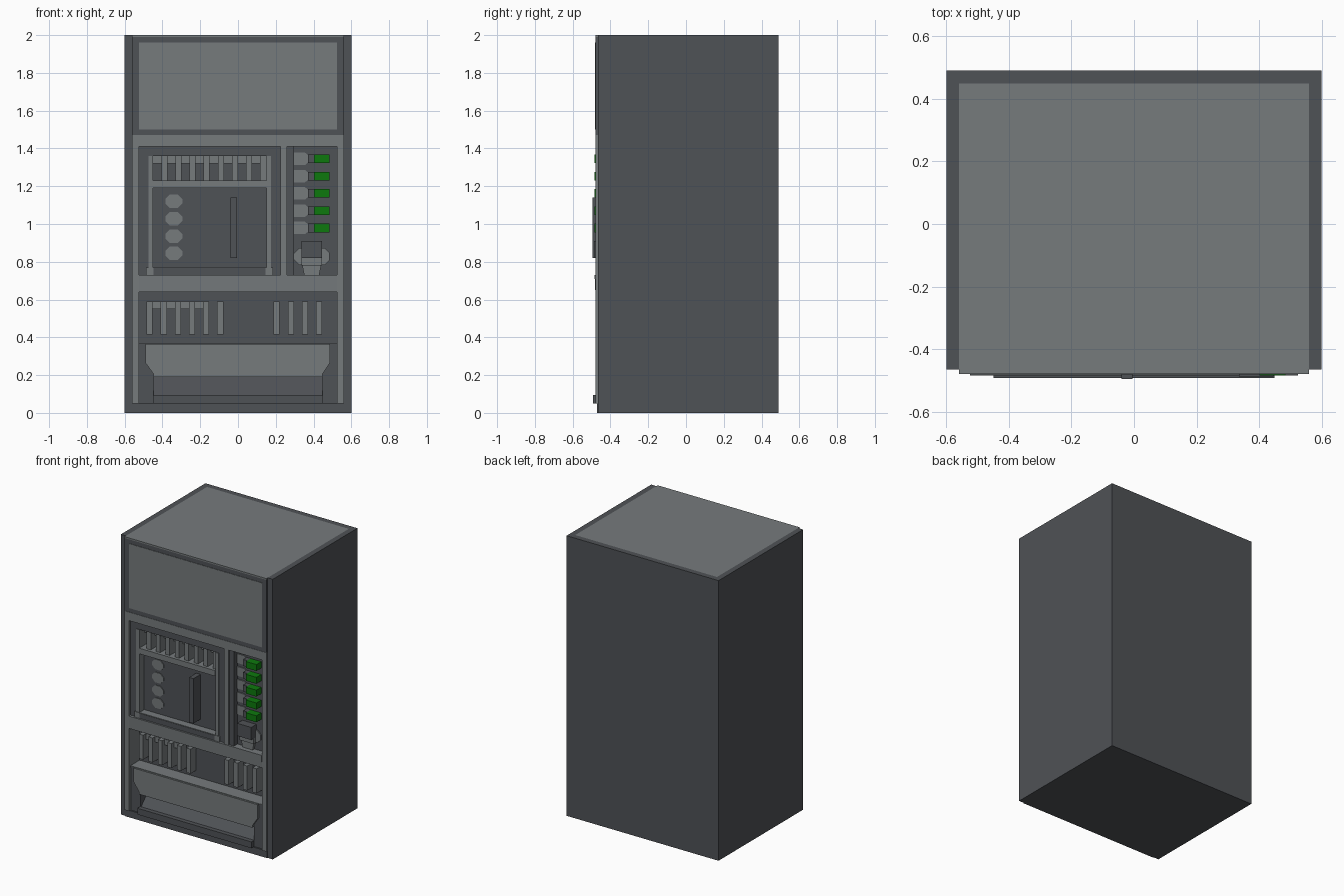
import bpy, bmesh, math

def mat(name, c):
    m = bpy.data.materials.new(name)
    m.diffuse_color = (*c, 1)
    return m

DARK = mat("dark_grey", (0.078, 0.084, 0.093))
LIGHT = mat("light_grey", (0.18, 0.197, 0.204))
GREEN = mat("green", (0.004, 0.19, 0.004))

def prism(name, pts, a, b, m, axis="y"):
    """Extrude a polygon: (x,z) points along y, or (y,z) points along x."""
    bm = bmesh.new()
    put = (lambda p, t: (p[0], t, p[1])) if axis == "y" else (lambda p, t: (t, p[0], p[1]))
    lo = [bm.verts.new(put(p, a)) for p in pts]
    hi = [bm.verts.new(put(p, b)) for p in pts]
    n = len(pts)
    bm.faces.new(lo)
    bm.faces.new(hi[::-1])
    for i in range(n):
        j = (i + 1) % n
        bm.faces.new((lo[j], lo[i], hi[i], hi[j]))
    bmesh.ops.recalc_face_normals(bm, faces=bm.faces)
    me = bpy.data.meshes.new(name)
    bm.to_mesh(me)
    bm.free()
    me.materials.append(m)
    ob = bpy.data.objects.new(name, me)
    bpy.context.collection.objects.link(ob)
    return ob

def box(name, x0, x1, y0, y1, z0, z1, m):
    return prism(name, [(x0, z0), (x1, z0), (x1, z1), (x0, z1)], y0, y1, m)

def octagon(cx, cz, w, h, cut):
    x, z = w / 2, h / 2
    return [(cx + a, cz + b) for a, b in (
        (-x + cut, -z), (x - cut, -z), (x, -z + cut), (x, z - cut),
        (x - cut, z), (-x + cut, z), (-x, z - cut), (-x, -z + cut))]

BACK = -0.36   # rear plane of the front recesses
FRONT = -0.48  # front frame plane

# cabinet shell
box("cabinet", -0.56, 0.56, BACK, 0.49, 0, 1.995, DARK)
for s, n in ((-1, "left"), (1, "right")):
    box(n + "_cheek", min(s * .56, s * .6), max(s * .56, s * .6), -0.465, 0.49, 0, 2.0, DARK)
box("back_rim", -0.56, 0.56, 0.45, 0.49, 1.99, 2.0, DARK)
box("roof_plate", -0.56, 0.56, FRONT, 0.45, 1.99, 2.0, LIGHT)
box("plinth", -0.56, 0.56, -0.47, BACK, 0, 0.05, DARK)

# header with display panel
box("header", -0.56, 0.56, -0.478, BACK, 1.47, 1.99, DARK)
box("display_panel", -0.525, 0.525, -0.481, -0.475, 1.50, 1.96, LIGHT)

# light front frame
box("left_post", -0.56, -0.525, FRONT, BACK, 0.05, 1.47, LIGHT)
box("right_post", 0.525, 0.56, FRONT, BACK, 0.05, 1.47, LIGHT)
box("top_rail", -0.525, 0.525, FRONT, BACK, 1.41, 1.47, LIGHT)
prism("middle_rail", [(FRONT, 0.64), (BACK, 0.64), (BACK, 0.73), (-0.484, 0.73)],
      -0.525, 0.525, LIGHT, "x")
box("centre_post", 0.225, 0.26, FRONT, BACK, 0.73, 1.41, LIGHT)

# left bay: dark surround and light inner frame
box("bay_left_surround", -0.525, -0.475, -0.465, BACK, 0.73, 1.41, DARK)
box("bay_right_surround", 0.175, 0.225, -0.465, BACK, 0.73, 1.41, DARK)
box("bay_top_surround", -0.475, 0.175, -0.465, BACK, 1.36, 1.41, DARK)
box("bay_left_strip", -0.475, -0.45, -0.47, BACK, 0.73, 1.36, LIGHT)
box("bay_right_strip", 0.15, 0.175, -0.47, BACK, 0.73, 1.36, LIGHT)
for x in (-0.467, 0.165):
    box("bay_foot", x - 0.02, x + 0.02, -0.474, -0.42, 0.73, 0.77, LIGHT)
box("bay_shelf", -0.45, 0.15, -0.472, BACK, 1.19, 1.23, LIGHT)
box("bay_panel", -0.45, 0.15, -0.415, BACK, 0.77, 1.19, DARK)
box("bay_sill", -0.45, 0.15, -0.472, BACK, 0.73, 0.766, DARK)
box("bay_sill_top", -0.45, 0.15, -0.470, -0.41, 0.766, 0.770, LIGHT)
box("handle_bar", -0.04, -0.005, -0.495, -0.41, 0.82, 1.14, DARK)
for z in (1.12, 1.027, 0.935, 0.845):
    prism("round_button", octagon(-0.34, z, 0.09, 0.072, 0.024), -0.42, -0.41, LIGHT)

# upper grille
for i in range(8):
    x = -0.39 + i * 0.0748
    box("upper_slat", x - 0.016, x + 0.016, -0.45, BACK, 1.23, 1.36, LIGHT)
    box("upper_slat_bridge", x - 0.06, x - 0.016, -0.41, BACK, 1.32, 1.36, LIGHT)

# lower grilles
for i in range(6):
    x = -0.468 + i * 0.0748
    box("lower_slat", x - 0.016, x + 0.016, -0.425, BACK, 0.415, 0.59, LIGHT)
    if i < 4:
        box("lower_slat_bridge", x + 0.016, x + 0.059, -0.395, BACK, 0.55, 0.59, LIGHT)
for i in range(4):
    x = 0.205 + i * 0.0748
    box("lower_right_slat", x - 0.016, x + 0.016, -0.425, BACK, 0.415, 0.59, LIGHT)

# right bay: selector buttons
box("selector_strip", 0.26, 0.297, -0.47, BACK, 0.73, 1.41, DARK)
box("selector_panel", 0.297, 0.525, -0.43, BACK, 0.73, 1.41, DARK)
for i in range(5):
    z = 1.345 - i * 0.0915
    prism("button_label", [(0.297, z - .033), (0.355, z - .033), (0.37, z - .02),
                           (0.37, z + .02), (0.355, z + .033), (0.297, z + .033)],
          -0.437, -0.429, LIGHT)
    box("button_base", 0.37, 0.402, -0.47, -0.425, z - 0.023, z + 0.023, DARK)
    box("green_button", 0.402, 0.485, -0.485, -0.425, z - 0.023, z + 0.023, GREEN)

# payment unit
prism("payment_plate", octagon(0.391, 0.828, 0.188, 0.088, 0.026), -0.438, -0.429, LIGHT)
box("payment_box", 0.335, 0.446, -0.488, -0.43, 0.82, 0.91, DARK)
box("payment_box_base", 0.335, 0.446, -0.46, -0.43, 0.78, 0.82, LIGHT)
prism("payment_chute", [(0.35, 0.73), (0.43, 0.73), (0.44, 0.78), (0.34, 0.78)],
      -0.45, -0.429, LIGHT)

# delivery hopper and tray
prism("hopper", [(-.49, .365), (.487, .365), (.487, .265), (.447, .205), (.447, .19),
                 (-.447, .19), (-.447, .205), (-.49, .265)], -0.477, -0.40, LIGHT)
box("hopper_ledge", -0.525, 0.525, -0.465, BACK, 0.355, 0.365, DARK)
box("hopper_ledge_top", -0.525, 0.525, -0.464, BACK, 0.365, 0.368, LIGHT)
for s, n in ((-1, "left"), (1, "right")):
    box(n + "_tray_cheek", min(s * .447, s * .525), max(s * .447, s * .525),
        -0.46, BACK, 0.05, 0.355, DARK)
prism("tray_floor", [(-0.465, 0.05), (BACK, 0.05), (BACK, 0.19), (-0.465, 0.08)],
      -0.447, 0.447, DARK, "x")
box("tray_lip", -0.45, 0.45, -0.492, -0.46, 0.05, 0.095, DARK)
